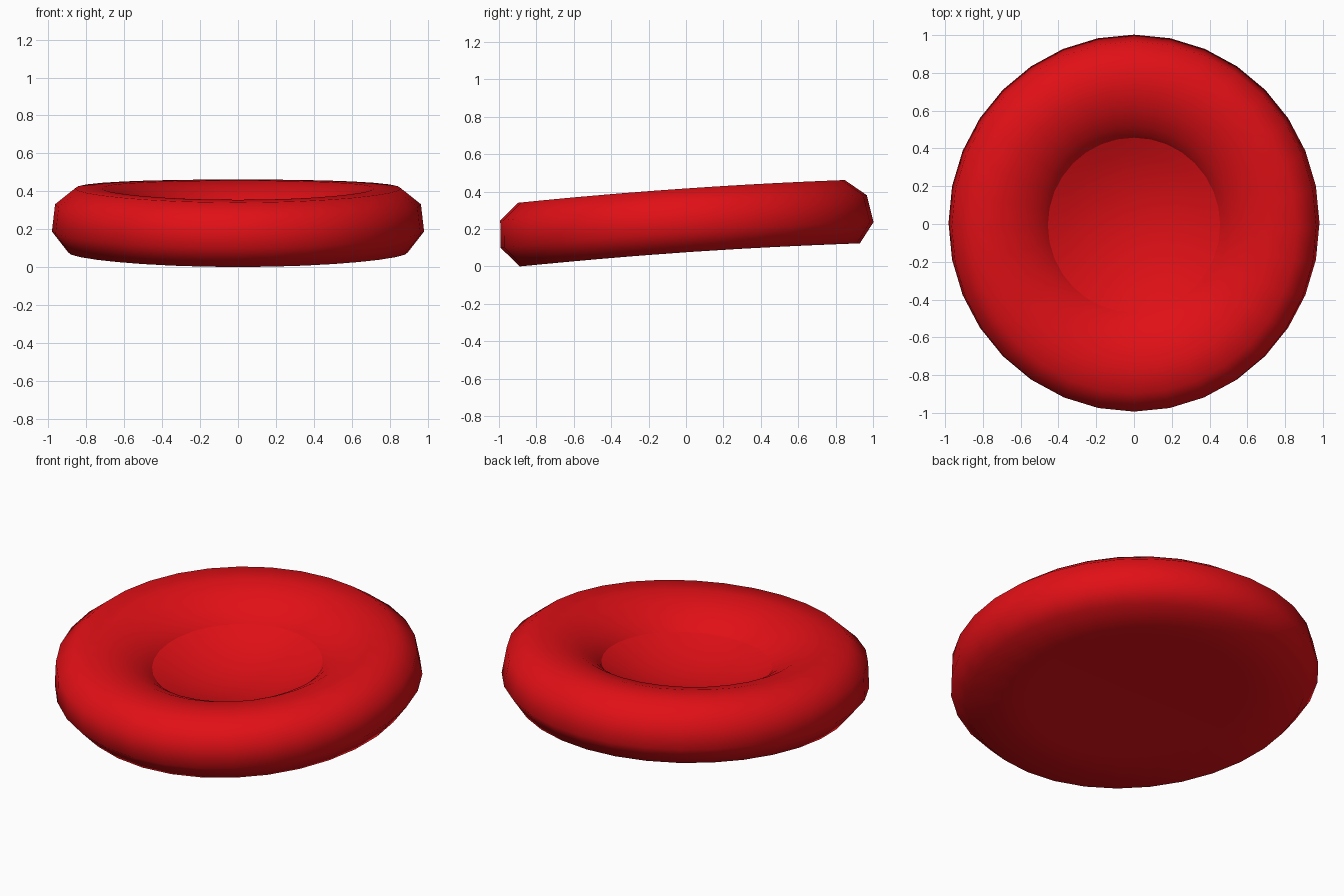
import bpy, bmesh, math

if "Cube" in bpy.data.objects:
    bpy.data.objects.remove(bpy.data.objects["Cube"])

SIDES = 32


def warp(r, h, a):
    """Turn a profile point into the tilted, slightly bowed cell shape."""
    x = 0.985 * r * math.cos(a)
    y = r * math.sin(a) + 0.02 - 0.13 * h
    z = h + 0.076 + 0.0687 * y - 0.0185 * y * y
    return x, y, z


def lathe(name, profile, mat):
    """Spin (radius, height) points; radius 0 closes to a single vertex."""
    bm = bmesh.new()
    rings = []
    for r, h in profile:
        n = SIDES if r > 0 else 1
        rings.append([bm.verts.new(warp(r, h, 2 * math.pi * i / SIDES))
                      for i in range(n)])
    for lo, hi in zip(rings, rings[1:]):
        for i in range(SIDES):
            j = (i + 1) % SIDES
            if len(lo) == 1:
                bm.faces.new((lo[0], hi[j], hi[i]))
            elif len(hi) == 1:
                bm.faces.new((lo[i], lo[j], hi[0]))
            else:
                bm.faces.new((lo[i], lo[j], hi[j], hi[i]))
    me = bpy.data.meshes.new(name)
    bm.to_mesh(me)
    bm.free()
    me.materials.append(mat)
    me.shade_smooth()
    ob = bpy.data.objects.new(name, me)
    bpy.context.collection.objects.link(ob)
    return ob


red = bpy.data.materials.new("red")
red.diffuse_color = (0.75, 0.005, 0.008, 1)
red.use_nodes = True
red.node_tree.nodes["Principled BSDF"].inputs["Base Color"].default_value = red.diffuse_color

# Flat underside, faceted outer edge and rounded rim down to the dish
lathe("outer_ring", [(0, 0), (0.3, 0), (0.6, 0), (0.91, 0), (0.997, 0.111),
                     (0.98, 0.256), (0.873, 0.341), (0.73, 0.341),
                     (0.62, 0.313), (0.53, 0.262), (0.48, 0.22),
                     (0.463, 0.2)], red)

# Shallow concave dish in the middle
dish = [(0.463 * t, 0.09 + 0.11 * t * t) for t in (1, 0.8, 0.6, 0.4, 0.2, 0)]
lathe("centre_dish", dish, red)
